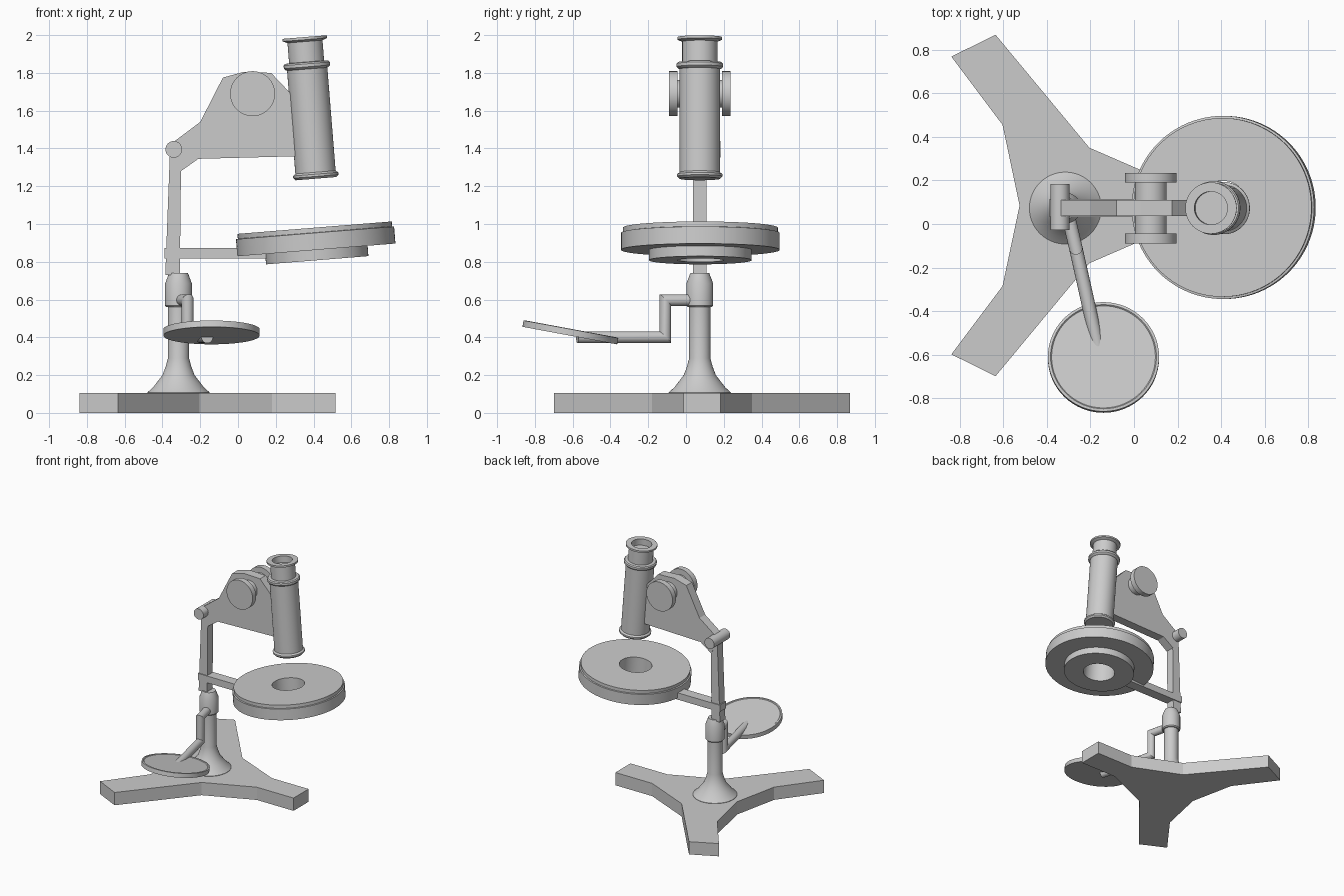
import bpy, bmesh, math
from mathutils import Matrix, Vector

if "Cube" in bpy.data.objects:
    bpy.data.objects.remove(bpy.data.objects["Cube"])

CY = 0.073                      # shared centre plane of the instrument
TILT = math.radians(-4.6)       # lean of tube and stage

metal = bpy.data.materials.new("grey_metal")
metal.diffuse_color = (0.6, 0.6, 0.6, 1)
metal.use_nodes = True
metal.node_tree.nodes["Principled BSDF"].inputs["Base Color"].default_value = metal.diffuse_color


def finish(name, bm, matrix=Matrix(), smooth=True):
    bmesh.ops.remove_doubles(bm, verts=bm.verts, dist=1e-5)
    bmesh.ops.recalc_face_normals(bm, faces=bm.faces)
    mesh = bpy.data.meshes.new(name)
    bm.to_mesh(mesh)
    bm.free()
    mesh.transform(matrix)
    mesh.materials.append(metal)
    ob = bpy.data.objects.new(name, mesh)
    bpy.context.collection.objects.link(ob)
    if smooth:
        bpy.ops.object.select_all(action='DESELECT')
        ob.select_set(True)
        bpy.context.view_layer.objects.active = ob
        bpy.ops.object.shade_smooth_by_angle(angle=math.radians(25))
    return ob


def lathe(name, profile, matrix, closed=False, n=64):
    """Revolve (radius, height) points about z; closed joins last to first."""
    bm = bmesh.new()
    rings = []
    for r, z in profile:
        if r == 0:
            rings.append([bm.verts.new((0, 0, z))] * n)
        else:
            rings.append([bm.verts.new((r * math.cos(2 * math.pi * i / n),
                                        r * math.sin(2 * math.pi * i / n), z)) for i in range(n)])
    pairs = list(zip(rings, rings[1:]))
    if closed:
        pairs.append((rings[-1], rings[0]))
    for a, b in pairs:
        for i in range(n):
            j = (i + 1) % n
            quad = list(dict.fromkeys((a[i], a[j], b[j], b[i])))
            bm.faces.new(quad)
    return finish(name, bm, matrix)


def prism(name, points, depth, to3d):
    """Extrude a flat outline by a depth vector."""
    bm = bmesh.new()
    face = bm.faces.new([bm.verts.new(to3d(*p)) for p in points])
    ext = bmesh.ops.extrude_face_region(bm, geom=[face], use_keep_orig=True)
    bmesh.ops.translate(bm, vec=depth, verts=[v for v in ext["geom"] if isinstance(v, bmesh.types.BMVert)])
    return finish(name, bm, smooth=False)


def pipe(name, path, r, n=24):
    """Round rod along a path with mitred corners."""
    pts = [Vector(p) for p in path]
    dirs = [(b - a).normalized() for a, b in zip(pts, pts[1:])]
    q = dirs[0].to_track_quat('Z', 'Y')
    ring = [pts[0] + q @ Vector((r * math.cos(2 * math.pi * i / n), r * math.sin(2 * math.pi * i / n), 0))
            for i in range(n)]
    bm = bmesh.new()
    prev = [bm.verts.new(v) for v in ring]
    bm.faces.new(prev)
    for k, d in enumerate(dirs):
        normal = d + dirs[k + 1] if k + 1 < len(dirs) else d
        ring = [v + d * ((pts[k + 1] - v).dot(normal) / d.dot(normal)) for v in ring]
        cur = [bm.verts.new(v) for v in ring]
        for i in range(n):
            j = (i + 1) % n
            bm.faces.new((prev[i], prev[j], cur[j], cur[i]))
        prev = cur
    bm.faces.new(prev)
    return finish(name, bm)


def at(x, y, z, angle=0, axis='Y'):
    return Matrix.Translation((x, y, z)) @ Matrix.Rotation(angle, 4, axis)


# Three-legged foot: half outline mirrored about its centre line
half = [(0.515, 0.098), (0.18, 0.098), (-0.205, 0.265), (-0.635, 0.783), (-0.838, 0.683), (-0.603, 0.37)]
outline = half + [(-0.525, 0)] + [(x, -y) for x, y in reversed(half)]
prism("tripod_base", outline, (0, 0, 0.105), lambda x, y: (x, y + 0.085, 0))

# Pillar with flared foot and collar
lathe("pillar", [(0, 0.1), (0.165, 0.1), (0.165, 0.108), (0.135, 0.135), (0.112, 0.165), (0.085, 0.2),
                 (0.068, 0.245), (0.056, 0.29), (0.056, 0.58), (0, 0.58)], at(-0.315, CY, 0))
lathe("pillar_collar", [(0, 0.56), (0.064, 0.56), (0.071, 0.568), (0.071, 0.685), (0.05, 0.74), (0, 0.74)],
      at(-0.315, CY, 0))

# Upright limb and the head plate that carries the tube
prism("upright_limb", [(-0.385, 0.73), (-0.308, 0.73), (-0.302, 1.28), (-0.302, 1.39), (-0.36, 1.39)],
      (0, 0.07, 0), lambda x, z: (x, CY - 0.035, z))
prism("head_plate", [(-0.302, 1.28), (-0.21, 1.345), (0.36, 1.36), (0.345, 1.62), (0.275, 1.695),
                     (0.175, 1.80), (0.03, 1.805), (-0.08, 1.775), (-0.2, 1.54), (-0.36, 1.42), (-0.35, 1.34)],
      (0, 0.074, 0), lambda x, z: (x, CY - 0.037, z))

# Hinge pin at the bend of the limb
lathe("hinge_pin", [(0, -0.105), (0.044, -0.105), (0.044, 0.105), (0, 0.105)],
      at(-0.34, CY + 0.005, 1.395, math.pi / 2, 'X'))

# Focus shaft with a knob on each side
lathe("focus_shaft", [(0, -0.13), (0.073, -0.13), (0.073, 0.13), (0, 0.13)],
      at(0.077, CY, 1.69, math.pi / 2, 'X'))
for side, name in ((-1, "front_focus_knob"), (1, "back_focus_knob")):
    lathe(name, [(0, 0.117), (0.119, 0.117), (0.119, 0.162), (0, 0.162)],
          at(0.077, CY, 1.69, -side * math.pi / 2, 'X'))

# Tilted viewing tube with rings and a recessed eyepiece
lathe("viewing_tube", [(0, 0), (0.108, 0), (0.12, 0.012), (0.12, 0.024), (0.107, 0.034), (0.107, 0.582),
                       (0.116, 0.586), (0.123, 0.594), (0.123, 0.61), (0.116, 0.618), (0.093, 0.62),
                       (0.093, 0.728), (0.118, 0.738), (0.118, 0.752), (0.076, 0.752), (0.076, 0.70),
                       (0, 0.70)], at(0.413, CY, 1.24, TILT))

# Round stage with central hole and lower ring
lathe("stage", [(0.122, -0.055), (0.272, -0.055), (0.272, 0), (0.42, 0), (0.42, 0.09), (0.41, 0.092),
                (0.41, 0.118), (0.122, 0.118)], at(0.415, CY + 0.003, 0.863, TILT), closed=True, n=96)
prism("stage_arm", [(-0.388, 0.818), (0.2, 0.818), (0.2, 0.874), (-0.388, 0.874)],
      (0, 0.084, 0), lambda x, z: (x, CY - 0.042, z))

# Cranked rod and tilted mirror
pipe("mirror_rod", [(-0.30, 0.03, 0.597), (-0.267, -0.11, 0.597), (-0.267, -0.11, 0.4),
                    (-0.163, -0.575, 0.4)], 0.031)
lathe("mirror", [(0, -0.018), (0.255, -0.018), (0.255, 0.016), (0.243, 0.018), (0.238, 0.013), (0, 0.013)],
      at(-0.14, -0.612, 0.427, math.radians(-10.5), 'X'))
